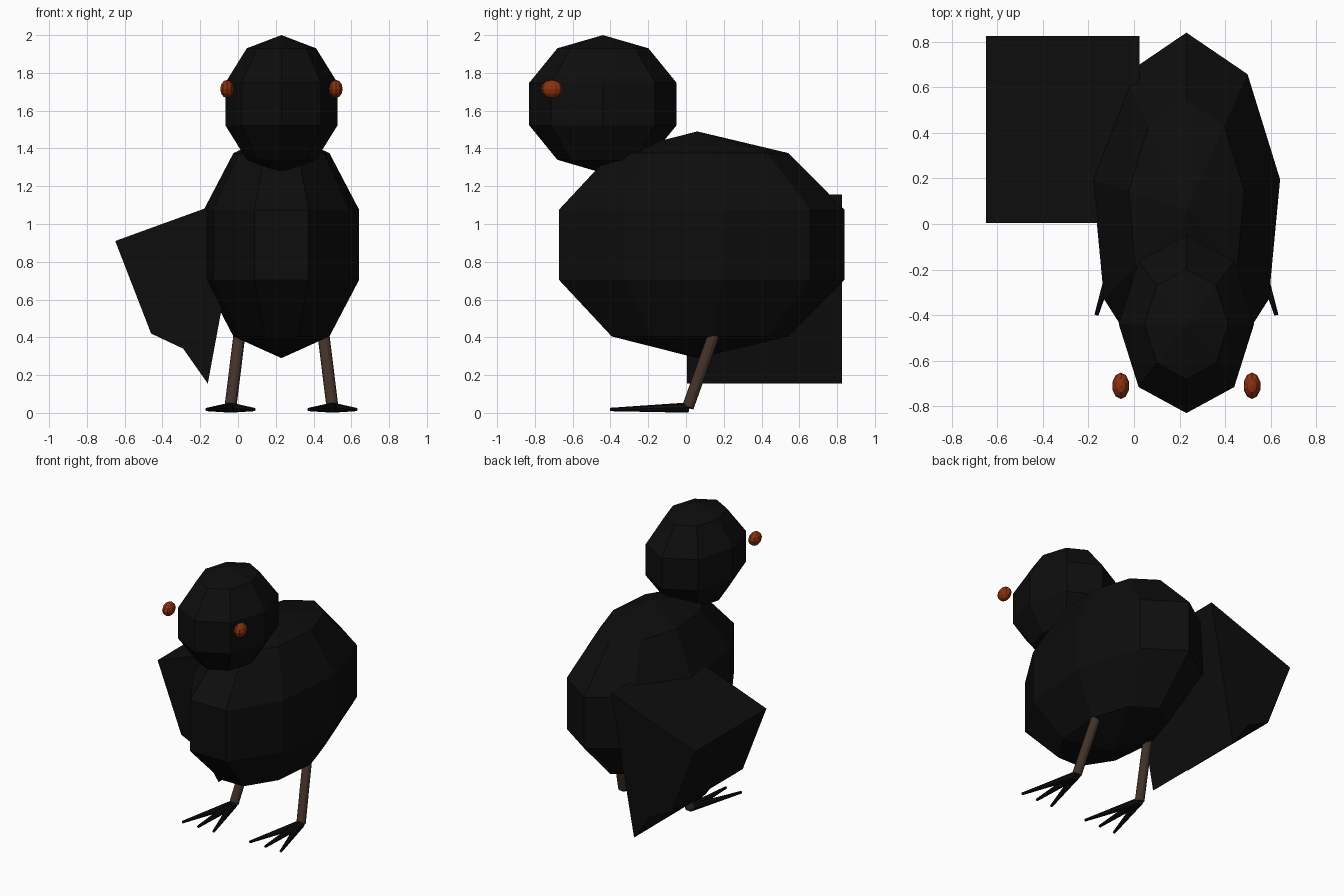
import bpy
import bmesh
from mathutils import Vector

cube = bpy.data.objects.get("Cube")
if cube:
    bpy.data.objects.remove(cube)

MID = 0.23  # x of the bird's own symmetry plane


def material(name, rgb):
    m = bpy.data.materials.new(name)
    m.use_nodes = True
    m.diffuse_color = (*rgb, 1)
    bsdf = m.node_tree.nodes["Principled BSDF"]
    bsdf.inputs["Base Color"].default_value = (*rgb, 1)
    bsdf.inputs["Roughness"].default_value = 0.9
    return m


black = material("feather black", (0.004, 0.004, 0.004))
brown = material("leg brown", (0.055, 0.032, 0.021))
rust = material("eye rust", (0.25, 0.03, 0.005))


def finish(name, bm, mat):
    bmesh.ops.recalc_face_normals(bm, faces=bm.faces)
    mesh = bpy.data.meshes.new(name)
    bm.to_mesh(mesh)
    bm.free()
    mesh.materials.append(mat)
    obj = bpy.data.objects.new(name, mesh)
    bpy.context.collection.objects.link(obj)
    return obj


def ellipsoid(name, centre, radii, segments, rings, mat):
    bm = bmesh.new()
    bmesh.ops.create_uvsphere(bm, u_segments=segments, v_segments=rings, radius=1)
    bmesh.ops.scale(bm, vec=radii, verts=bm.verts)
    bmesh.ops.translate(bm, vec=centre, verts=bm.verts)
    return finish(name, bm, mat)


def rod(bm, start, end, r1, r2, sides):
    """Add a tapered rod between two points."""
    start, end = Vector(start), Vector(end)
    axis = end - start
    made = bmesh.ops.create_cone(bm, cap_ends=True, segments=sides, radius1=r1,
                                 radius2=r2, depth=axis.length)["verts"]
    bmesh.ops.rotate(bm, verts=made,
                     matrix=axis.to_track_quat("Z", "Y").to_matrix())
    bmesh.ops.translate(bm, verts=made, vec=(start + end) / 2)


# Body and head: coarse faceted ellipsoids
ellipsoid("body", (MID, 0.06, 0.89), (0.439, 0.82, 0.6), 9, 5, black)
ellipsoid("head", (MID, -0.44, 1.635), (0.312, 0.41, 0.365), 8, 5, black)

# Single wing: a profile extruded from front to back
profile = [(0.025, 1.155), (-0.65, 0.91), (-0.46, 0.42), (-0.29, 0.34), (-0.16, 0.155)]
bm = bmesh.new()
cap = bm.faces.new([bm.verts.new((x, 0.005, z)) for x, z in profile])
extruded = bmesh.ops.extrude_face_region(bm, geom=[cap], use_keep_orig=True)["geom"]
bmesh.ops.translate(bm, vec=(0, 0.82, 0),
                    verts=[g for g in extruded if isinstance(g, bmesh.types.BMVert)])
finish("right_wing", bm, black)

# Eyes, legs and feet on both sides
for side, s in (("left", 1), ("right", -1)):
    ellipsoid(side + "_eye", (MID + s * 0.288, -0.71, 1.715),
              (0.038, 0.058, 0.048), 10, 6, rust)

    ankle = Vector((MID + s * 0.27, 0.01, 0.03))
    bm = bmesh.new()
    rod(bm, ankle, (MID + s * 0.22, 0.155, 0.435), 0.032, 0.032, 12)
    finish(side + "_leg", bm, brown)

    bm = bmesh.new()
    for spread in (-0.125, 0, 0.125):
        rod(bm, ankle + Vector((0, 0, -0.002)),
            ankle + Vector((spread, -0.41, -0.012)), 0.027, 0.009, 8)
    finish(side + "_foot", bm, black)
